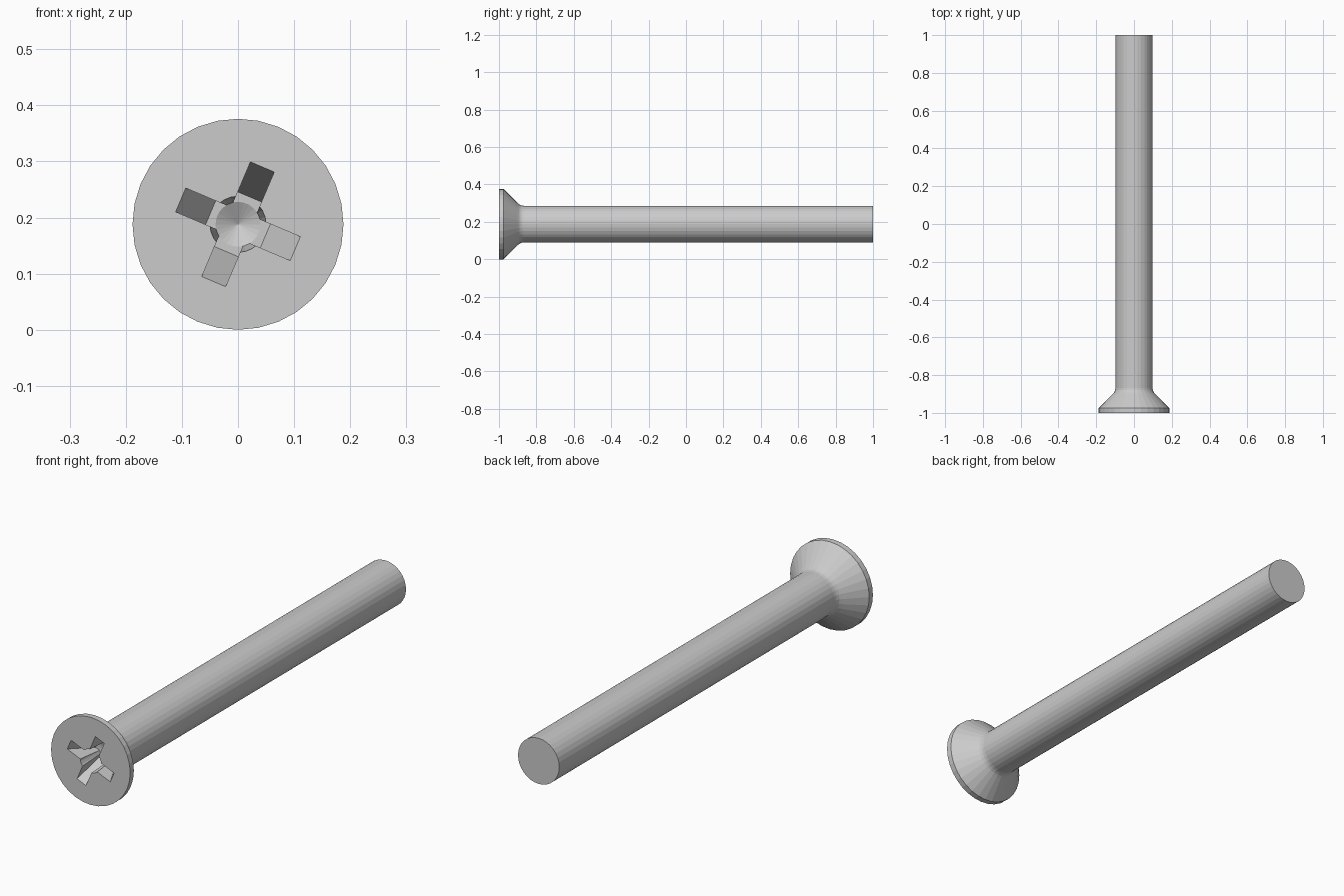
import bpy, bmesh, math
from mathutils import Matrix

if "Cube" in bpy.data.objects:
    bpy.data.objects.remove(bpy.data.objects["Cube"])

R = 0.188          # head radius, also height of the axis
SIDES = 32


def finish(name, bm):
    bmesh.ops.remove_doubles(bm, verts=bm.verts, dist=1e-6)
    bmesh.ops.recalc_face_normals(bm, faces=bm.faces)
    mesh = bpy.data.meshes.new(name)
    bm.to_mesh(mesh)
    bm.free()
    ob = bpy.data.objects.new(name, mesh)
    bpy.context.collection.objects.link(ob)
    ob.location.z = R
    return ob


def lathe(name, profile, sides):
    """Solid of revolution about the y axis from (radius, y) points."""
    bm = bmesh.new()
    rings = []
    for r, y in profile:
        rings.append([bm.verts.new((r * math.sin(2 * math.pi * i / sides), y,
                                    r * math.cos(2 * math.pi * i / sides)))
                      for i in range(sides)])
    for a, b in zip(rings, rings[1:]):
        for i in range(sides):
            j = (i + 1) % sides
            bm.faces.new((a[i], a[j], b[j], b[i]))
    bm.faces.new(rings[0])
    bm.faces.new(rings[-1])
    return finish(name, bm)


def wing(name, angle):
    """Tapered bar cutting two opposite arms of the cross recess."""
    top, bottom, depth, half, lift = 0.111, 0.053, 0.116, 0.023, 0.02
    edge = top + (top - bottom) / depth * lift
    bm = bmesh.new()
    verts = [bm.verts.new((x, y, -half)) for x, y in
             ((-edge, -1 - lift), (edge, -1 - lift),
              (bottom, -1 + depth), (-bottom, -1 + depth))]
    face = bm.faces.new(verts)
    new = bmesh.ops.extrude_face_region(bm, geom=[face])["geom"]
    bmesh.ops.translate(bm, vec=(0, 0, 2 * half),
                        verts=[v for v in new if isinstance(v, bmesh.types.BMVert)])
    bm.transform(Matrix.Rotation(math.radians(angle), 4, 'Y'))
    return finish(name, bm)


# Countersunk head, small fillet and plain shank
screw = lathe("countersunk_screw", [
    (R, -1), (R, -0.975), (0.114, -0.901), (0.105, -0.891),
    (0.1, -0.88), (0.098, -0.868), (0.098, 1)], SIDES)

# Cross recess: two crossed wings and a tapered core with a conical floor
cutters = [wing("recess_wing_a", 23), wing("recess_wing_b", 113),
           lathe("recess_core", [(0.052, -1.02), (0.050, -1), (0.040, -0.884),
                                 (0.0004, -0.862)], 24)]
for cutter in cutters:
    mod = screw.modifiers.new(cutter.name, 'BOOLEAN')
    mod.operation = 'DIFFERENCE'
    mod.solver = 'EXACT'
    mod.object = cutter
    cutter.hide_render = True
    cutter.hide_set(True)
